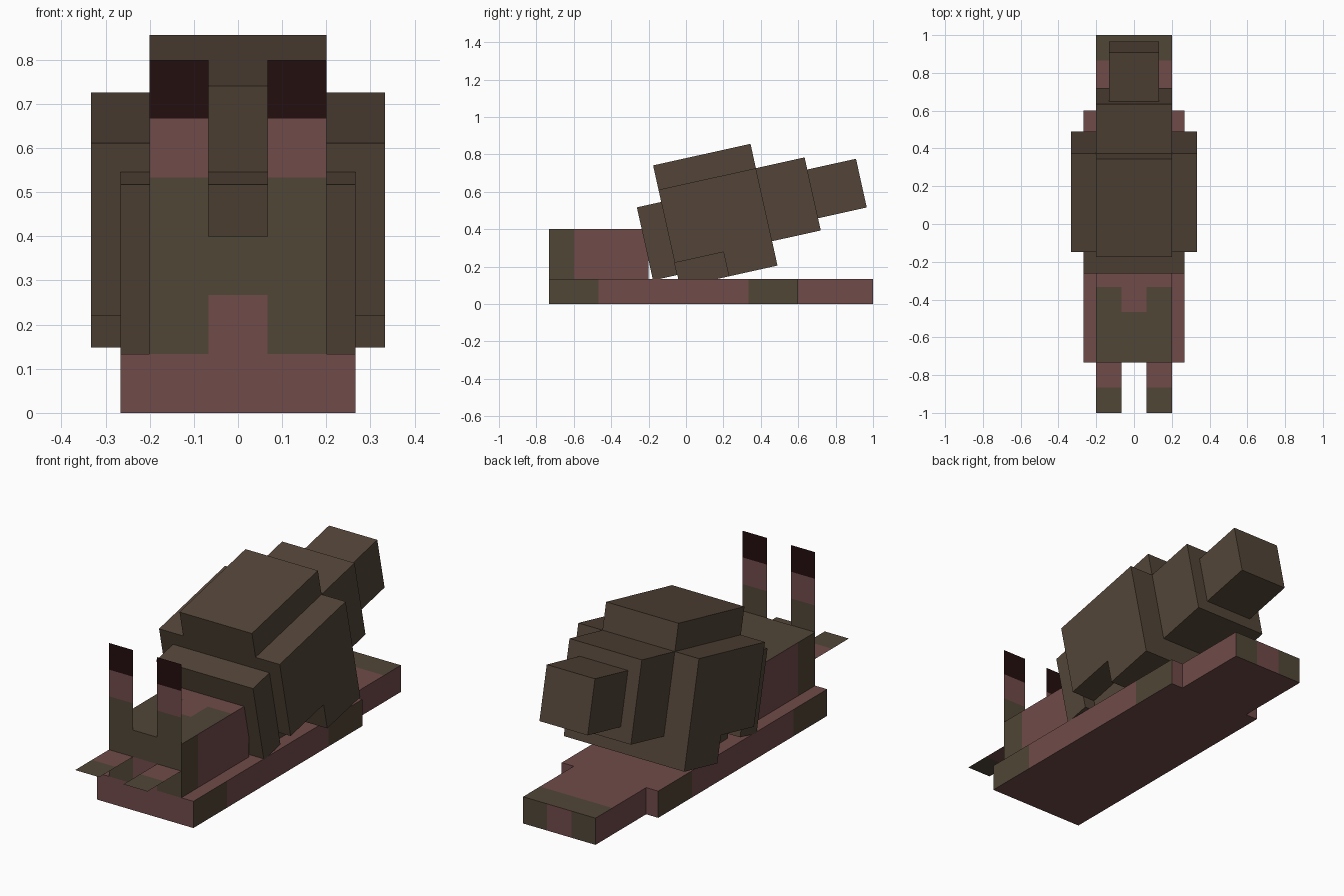
import bpy, bmesh, math
from mathutils import Matrix, Vector

cube = bpy.data.objects.get("Cube")
if cube:
    bpy.data.objects.remove(cube, do_unlink=True)

P = 1 / 15  # block unit


def make_material(name, rgb):
    linear = [((c / 255 + 0.055) / 1.055) ** 2.4 for c in rgb] + [1.0]
    mat = bpy.data.materials.new(name)
    mat.use_nodes = True
    mat.diffuse_color = linear
    bsdf = mat.node_tree.nodes["Principled BSDF"]
    bsdf.inputs["Base Color"].default_value = linear
    bsdf.inputs["Roughness"].default_value = 0.9
    return mat


PINK = make_material("skin_pink", (112, 75, 73))
BROWN = make_material("skin_brown", (81, 70, 55))
SHELL = make_material("shell_brown", (83, 69, 56))
BLACK = make_material("eye_black", (36, 14, 14))


def finish(name, bm, mats, rule=None, matrix=None):
    """Colour the faces by rule, then turn the bmesh into an object."""
    bm.normal_update()
    if rule:
        for f in bm.faces:
            f.material_index = rule(f.calc_center_median(), f.normal)
    if matrix:
        bm.transform(matrix)
    mesh = bpy.data.meshes.new(name)
    bm.to_mesh(mesh)
    bm.free()
    for m in mats:
        mesh.materials.append(m)
    obj = bpy.data.objects.new(name, mesh)
    bpy.context.collection.objects.link(obj)
    return obj


def cut(bm, axis, values):
    """Slice the mesh at the given positions along one axis."""
    normal = Vector([float(i == axis) for i in range(3)])
    for v in values:
        geom = bm.verts[:] + bm.edges[:] + bm.faces[:]
        bmesh.ops.bisect_plane(bm, geom=geom, plane_co=normal * v, plane_no=normal)


def box(name, half_x, y, z, mats, cuts=((), (), ()), rule=None, matrix=None):
    bm = bmesh.new()
    size = (2 * half_x, y[1] - y[0], z[1] - z[0])
    centre = (0, sum(y) / 2, sum(z) / 2)
    bmesh.ops.create_cube(bm, size=1, matrix=Matrix.Translation(centre) @ Matrix.Diagonal((*size, 1)))
    for axis in range(3):
        cut(bm, axis, cuts[axis])
    return finish(name, bm, mats, rule, matrix)


def panel(name, corners, mats, axis, cuts, rule):
    """Flat sheet with colour bands."""
    bm = bmesh.new()
    bm.faces.new([bm.verts.new(c) for c in corners])
    cut(bm, axis, cuts)
    return finish(name, bm, mats, rule)


SKIN = [PINK, BROWN]

# Foot: brown patches at both ends of its sides
box("foot", 4 * P, (-11 * P, 9 * P), (0, 2 * P), SKIN, ((), (-7 * P, 5 * P), ()),
    lambda c, n: int(abs(n.x) > 0.5 and not -7 * P < c.y < 5 * P))


# Tail: brown tip on top, brown corners on the rear face
def tail_rule(c, n):
    if n.z > 0.5:
        return int(c.y > 13 * P)
    return int(n.y > 0.5 and abs(c.x) > P)


box("tail", 3 * P, (9 * P, 15 * P), (0, 2 * P), SKIN, ((-P, P), (13 * P,), ()), tail_rule)


# Head: brown mask with pink chin and pink neck
def head_rule(c, n):
    if n.z > 0.5:
        return int(c.y < -7 * P or (c.y < -5 * P and abs(c.x) > P))
    if n.y < -0.5:
        return int(abs(c.x) > P or c.z > 4 * P)
    return int(abs(n.x) > 0.5 and c.y < -9 * P)


box("head", 3 * P, (-11 * P, -3 * P), (2 * P, 6 * P), SKIN,
    ((-P, P), (-9 * P, -7 * P, -5 * P), (4 * P,)), head_rule)

# Eye stalks and feelers, flat sheets on each side
for side, s in (("left", 1), ("right", -1)):
    a, b = sorted((s * P, s * 3 * P))
    panel(side + "_eye_stalk",
          [(a, -11 * P, 6 * P), (b, -11 * P, 6 * P), (b, -11 * P, 12 * P), (a, -11 * P, 12 * P)],
          [BROWN, PINK, BLACK], 2, (8 * P, 10 * P),
          lambda c, n: 0 if c.z < 8 * P else 1 if c.z < 10 * P else 2)
    panel(side + "_feeler",
          [(a, -15 * P, 4 * P), (b, -15 * P, 4 * P), (b, -11 * P, 4 * P), (a, -11 * P, 4 * P)],
          SKIN, 1, (-13 * P,), lambda c, n: int(c.y < -13 * P))

# Shell: tilted blocks, measured from the upper front edge of the main block
TILT = Matrix.Translation((0, -0.147, 0.611)) @ Matrix.Rotation(math.radians(12.5), 4, "X")

# Main block, with a stepped underside
bm = bmesh.new()
profile = [(0, 0), (0, -6), (4, -6), (4, -8), (8, -8), (8, 0)]
face = bm.faces.new([bm.verts.new((-5 * P, u * P, v * P)) for u, v in profile])
ext = bmesh.ops.extrude_face_region(bm, geom=[face])
bmesh.ops.translate(bm, vec=(10 * P, 0, 0),
                    verts=[g for g in ext["geom"] if isinstance(g, bmesh.types.BMVert)])
bmesh.ops.recalc_face_normals(bm, faces=bm.faces[:])
finish("shell_main", bm, [SHELL], matrix=TILT)

# name, half width, length range, height range
for name, w, u, v in (
    ("shell_top", 3, (0, 8), (0, 2)),
    ("shell_core", 3, (0, 4), (-8, -6)),
    ("shell_front_rim", 4, (-2, 0), (-7, -1)),
    ("shell_rear", 3, (8, 12), (-6, 0)),
    ("shell_tip", 2, (12, 16), (-5, -1)),
):
    box(name, w * P, (u[0] * P, u[1] * P), (v[0] * P, v[1] * P), [SHELL], matrix=TILT)
